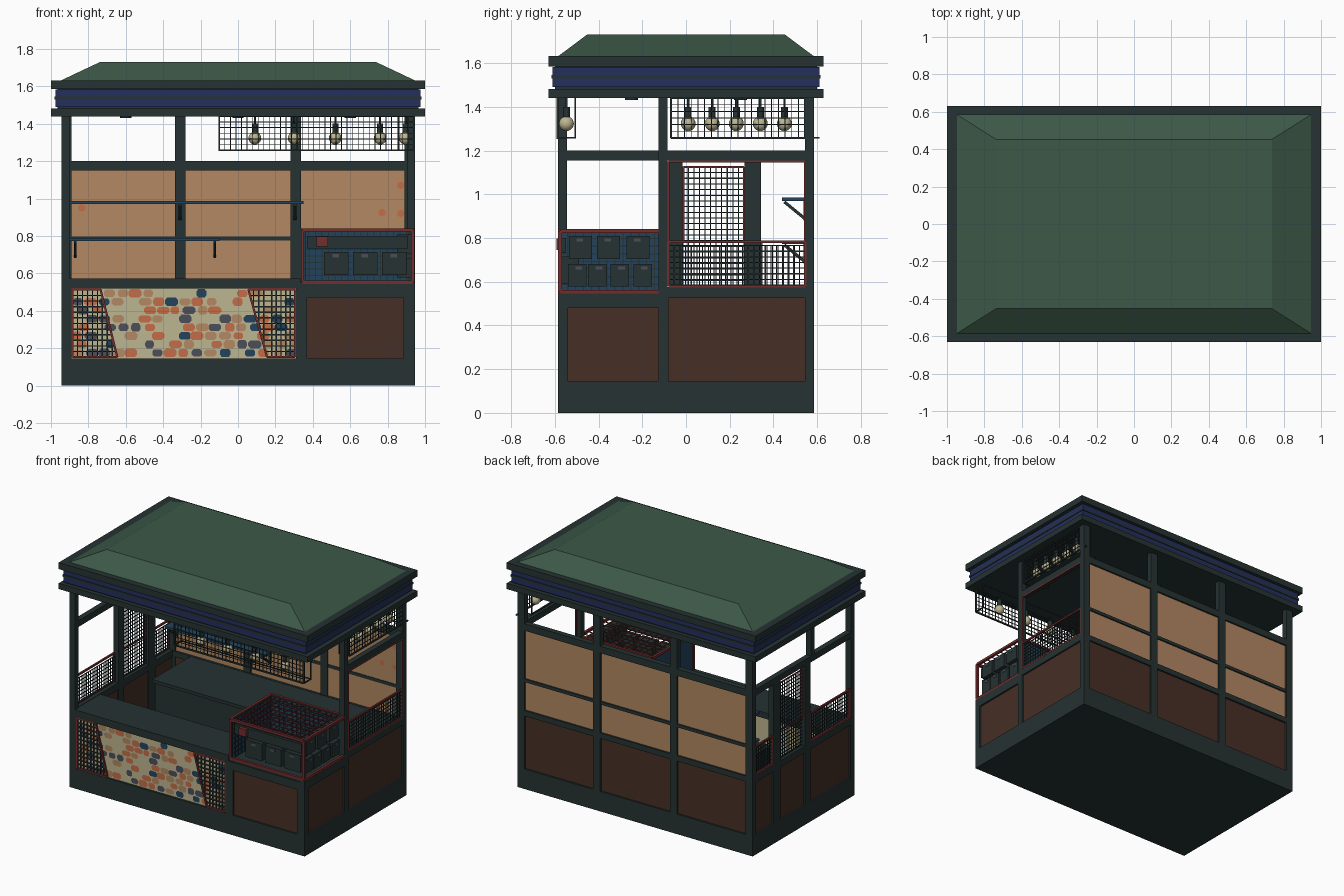
import bpy, bmesh, math, random
from mathutils import Vector, Matrix

if "Cube" in bpy.data.objects:
    bpy.data.objects.remove(bpy.data.objects["Cube"])
random.seed(4)

def material(name, rgb):
    m = bpy.data.materials.new(name)
    lin = [(c / 255 / 12.92 if c < 11 else ((c / 255 + .055) / 1.055) ** 2.4) for c in rgb]
    m.diffuse_color = (*lin, 1)
    m.use_nodes = True
    m.node_tree.nodes["Principled BSDF"].inputs["Base Color"].default_value = m.diffuse_color
    return m

FRAME = material("dark_frame", (38, 50, 50))
GREEN = material("roof_green", (60, 88, 71))
NAVY = material("navy_band", (36, 47, 92))
TEAL = material("teal_metal", (34, 68, 92))
BROWN = material("brown_panel", (70, 47, 37))
TAN = material("tan_panel", (178, 136, 98))
RED = material("red_trim", (115, 45, 45))
CREAM = material("cream", (190, 182, 145))
ORANGE = material("orange", (196, 108, 70))
SLATE = material("slate", (76, 78, 90))

def finish(name, bm, mat):
    me = bpy.data.meshes.new(name)
    bm.to_mesh(me); bm.free()
    me.materials.append(mat)
    ob = bpy.data.objects.new(name, me)
    bpy.context.collection.objects.link(ob)
    return ob

def add_box(bm, x0, x1, y0, y1, z0, z1):
    m = Matrix.Translation(((x0 + x1) / 2, (y0 + y1) / 2, (z0 + z1) / 2)) @ Matrix.Diagonal((x1 - x0, y1 - y0, z1 - z0, 1))
    bmesh.ops.create_cube(bm, size=1, matrix=m)

def boxes(name, mat, *items):
    bm = bmesh.new()
    for b in items:
        add_box(bm, *b)
    return finish(name, bm, mat)

def add_bar(bm, p, q, w):
    p, q = Vector(p), Vector(q)
    d = q - p
    rot = d.to_track_quat('Z', 'Y').to_matrix().to_4x4()
    bmesh.ops.create_cube(bm, size=1, matrix=Matrix.Translation((p + q) / 2) @ rot @ Matrix.Diagonal((w, w, d.length, 1)))

def bars(name, mat, w, *pairs):
    bm = bmesh.new()
    for p, q in pairs:
        add_bar(bm, p, q, w)
    return finish(name, bm, mat)

def at(axis, pos, u, v):
    """Point on a plane square to the axis."""
    return {'x': (pos, u, v), 'y': (u, pos, v), 'z': (u, v, pos)}[axis]

def grid(name, axis, pos, u0, u1, v0, v1, step, mat=FRAME, w=.005):
    nu, nv = max(1, round((u1 - u0) / step)), max(1, round((v1 - v0) / step))
    us = [u0 + (u1 - u0) * i / nu for i in range(nu + 1)]
    vs = [v0 + (v1 - v0) * i / nv for i in range(nv + 1)]
    return bars(name, mat, w, *[(at(axis, pos, u, v0), at(axis, pos, u, v1)) for u in us],
                *[(at(axis, pos, u0, v), at(axis, pos, u1, v)) for v in vs])

def outline(name, axis, pos, u0, u1, v0, v1, mat=RED, w=.012):
    c = [at(axis, pos, *p) for p in ((u0, v0), (u1, v0), (u1, v1), (u0, v1))]
    return bars(name, mat, w, *[(c[i], c[(i + 1) % 4]) for i in range(4)])

# --- Base and lower walls
boxes("base_plinth", FRAME, (-.945, .945, -.585, .585, 0, .145))
lower = [(x - .028, x + .028, .545, .585, .14, .57) for x in (-.917, -.308, .308, .917)]
lower += [(-.945, .945, .54, .585, .53, .57)]
lower += [(.905, .945, y - w, y + w, .14, .53) for y, w in ((-.565, .02), (-.103, .022), (.565, .02))]
lower += [(.905, .945, -.585, -.1, .48, .545), (.905, .945, -.1, .585, .525, .575)]
lower += [(-.945, -.905, y - w, y + w, .14, .53) for y, w in ((-.565, .02), (-.048, .033), (.305, .038), (.565, .02))]
lower += [(-.945, -.905, -.585, .585, .525, .575)]
lower += [(.31, .37, -.585, -.54, .14, .53), (.885, .945, -.585, -.54, .14, .53), (.31, .945, -.585, -.54, .47, .53),
          (-.945, -.89, -.585, -.54, .14, .53), (-.945, .33, -.585, -.54, .518, .53)]
boxes("lower_frame", FRAME, *lower)
boxes("lower_brown_panels", BROWN, (-.92, .92, .55, .572, .145, .54), (.912, .932, -.56, .56, .145, .53),
      (-.932, -.912, -.56, .56, .145, .53), (.34, .91, -.572, -.55, .145, .5))
boxes("front_counter_top", FRAME, (-.945, .335, -.585, -.29, .53, .572))
boxes("back_counter", FRAME, (-.75, .905, .12, .545, .145, .545), (-.76, .905, .1, .545, .545, .568))

# --- Patterned front panel with rounded patches
boxes("pattern_panel", CREAM, (-.9, .32, -.57, -.54, .145, .525))
patch = {m: bmesh.new() for m in (TAN, ORANGE, SLATE, TEAL)}
for r in range(8):
    for c in range(17):
        if random.random() < .68:
            m = random.choice([TAN, TAN, ORANGE, ORANGE, SLATE, TEAL])
            x = -.855 + c * .071 + (r % 2) * .025 + random.uniform(-.006, .006)
            z = .175 + r * .0455
            a, b = random.uniform(.022, .036), random.uniform(.018, .023)
            pts = [(a, b * .4), (a * .65, b), (-a * .65, b), (-a, b * .4), (-a, -b * .4), (-a * .65, -b), (a * .65, -b), (a, -b * .4)]
            f = patch[m].faces.new([patch[m].verts.new((min(x + p, .31), -.5715, z + q)) for p, q in reversed(pts)])
            f.normal_update()
            if f.normal.y > 0:
                f.normal_flip()
for m, bm in patch.items():
    finish("pattern_patches_" + m.name, bm, m)

# --- Slanted trellises at both ends of the pattern
for name, edge, top, bot in (("left", -.885, -.735, -.645), ("right", .305, .055, .155)):
    z0, z1, y = .152, .515, -.58
    slant = lambda z: bot + (top - bot) * (z - z0) / (z1 - z0)
    bars(name + "_trellis_frame", RED, .011, ((edge, y, z0), (edge, y, z1)), ((edge, y, z1), (top, y, z1)),
         ((top, y, z1), (bot, y, z0)), ((bot, y, z0), (edge, y, z0)))
    wires = [((edge, y, z), (slant(z), y, z)) for z in [z0 + .03 * i for i in range(1, 12)]]
    lo, hi = min(edge, top, bot), max(edge, top, bot)
    for i in range(1, 9):
        x = lo + (hi - lo) * i / 9
        zc = z0 + (x - bot) / (top - bot) * (z1 - z0)
        if zc > z1: zc = z1
        if zc < z0: continue
        inside_top = (x < top) if name == "left" else (x > top)
        if inside_top and (name == "left" or x > bot):
            wires.append(((x, y, z0), (x, y, z1)))
        elif name == "left":
            wires.append(((x, y, z0), (x, y, zc)))
        else:
            wires.append(((x, y, zc), (x, y, z1)))
    if name == "right":
        wires += [((x, y, z0), (x, y, z1)) for x in (.18, .205, .23, .255, .28)]
    bars(name + "_trellis_wires", FRAME, .007, *wires)

# --- Upper posts, rails and back panels
boxes("back_posts", FRAME, *[(x - .028, x + .028, .545, .585, .56, 1.45) for x in (-.917, -.308, .308, .917)])
boxes("side_posts", FRAME, (-.945, -.9, -.585, -.545, .53, 1.45), (.905, .945, -.125, -.085, .53, 1.45),
      (-.945, -.905, -.081, -.015, .57, 1.16), (-.945, -.905, .267, .343, .57, 1.16), (-.945, -.905, -.125, -.085, 1.16, 1.45))
boxes("upper_rails", FRAME, (-.945, .945, .545, .585, 1.15, 1.2), (-.945, -.905, -.585, .585, 1.155, 1.2),
      (.905, .945, -.125, .585, 1.155, 1.2), (-.9, .9, .552, .582, .775, .798))
boxes("back_tan_panels", TAN, (-.9, .9, .556, .572, .56, 1.16))
bm = bmesh.new()
for x, z in ((-.835, .95), (.87, 1.07), (.77, .925), (.87, .92)):
    bmesh.ops.create_circle(bm, cap_ends=True, segments=8, radius=.02,
                            matrix=Matrix.Translation((x, .554, z)) @ Matrix.Rotation(math.pi / 2, 4, 'X'))
finish("back_panel_spots", bm, ORANGE)

# --- Side lattices
outline("right_window_trim", 'x', .94, -.08, .545, .58, 1.15, w=.01)
outline("right_lattice_trim", 'x', .94, -.08, .545, .58, .782)
grid("right_lattice", 'x', .935, -.08, .545, .585, .765, .026)
for nm, u0, u1 in (("front", -.54, -.085), ("rear", .345, .545)):
    outline(nm + "_left_lattice_trim", 'x', -.938, u0, u1, .58, .782)
    grid(nm + "_left_lattice", 'x', -.93, u0, u1, .585, .765, .026)
grid("door_lattice", 'x', -.925, -.015, .265, .58, 1.125, .026)
outline("door_trim", 'x', -.925, -.012, .265, .78, 1.125, w=.008)

# --- Wall shelves with brackets
boxes("shelves", TEAL, (-.9, .35, .44, .55, .97, .986), (-.9, -.1, .44, .55, .773, .788))
brk = []
for z, xs in ((.97, (-.31, .305)), (.773, (-.87, -.125))):
    for x in xs:
        brk += [((x, .45, z - .005), (x, .542, z - .08)), ((x, .545, z), (x, .545, z - .09))]
bars("shelf_brackets", FRAME, .014, *brk)

# --- Corner display case
X0, X1, Y0, Y1, Z0, Z1 = .345, .935, -.577, -.108, .553, .832
for nm, args in (("front", ('y', Y0, X0, X1, Z0, Z1)), ("back", ('y', Y1, X0, X1, Z0, Z1)),
                 ("left", ('x', X0, Y0, Y1, Z0, Z1)), ("right", ('x', X1, Y0, Y1, Z0, Z1))):
    outline("display_frame_" + nm, *args, w=.018)
boxes("display_floor", FRAME, (.335, .94, -.58, -.105, .525, .55))
boxes("display_back_panels", TEAL, (X0, X0 + .01, Y0, Y1, Z0, Z1), (X0, X1, Y1 - .01, Y1, Z0, Z1))
grid("display_back_grid", 'y', Y1 - .013, X0, X1, Z0, Z1, .035)
grid("display_left_grid", 'x', X0 + .013, Y0, Y1, Z0, Z1, .035)
grid("display_top_grid", 'z', Z1, X0, X1, Y0, Y1, .045, RED, .005)
bins = [(x, x + .13, -.57, -.49, .59, .715) for x in (.46, .615, .77)]
bins += [(.85, .925, y, y + .105, .705, .808) for y in (-.535, -.408, -.272)]
bins += [(.85, .925, y, y + .085, .578, .68) for y in (-.54, -.448, -.345, -.24)]
boxes("display_bins", FRAME, *bins, (.37, .91, -.57, -.55, .732, .8))
boxes("bin_labels", SLATE, *[(b[1], b[1] + .003, b[2] + .035, b[2] + .065, b[5] - .025, b[5] - .01) for b in bins[3:]],
      *[(b[0] + .045, b[0] + .08, b[2] - .003, b[2], b[5] - .03, b[5] - .012) for b in bins[:3]])
boxes("red_tag", RED, (.42, .48, -.593, -.55, .745, .798))

# --- Hanging lamp cages
grid("front_cage_mesh", 'y', -.588, -.1, .94, 1.258, 1.44, .03, w=.004)
outline("front_cage_frame", 'y', -.588, -.1, .94, 1.258, 1.44, FRAME, .01)
outline("front_cage_rear_frame", 'y', -.507, -.1, .94, 1.258, 1.44, FRAME, .007)
grid("right_cage_mesh", 'x', .94, -.068, .545, 1.258, 1.44, .03, w=.004)
outline("right_cage_frame", 'x', .94, -.068, .545, 1.258, 1.44, FRAME, .01)
outline("right_cage_rear_frame", 'x', .86, -.068, .545, 1.258, 1.44, FRAME, .007)
bars("cage_ties", FRAME, .008, *[((x, -.588, 1.258), (x, -.507, 1.258)) for x in (-.1, .94)],
     *[((.86, y, 1.258), (.94, y, 1.258)) for y in (-.068, .545)], ((.94, .545, 1.258), (.94, .61, 1.258)))
spots = [(x, -.547) for x in (.09, .3, .52, .76)] + [(.895, y) for y in (.01, .12, .23, .34, .45)]
bulbs, sockets = bmesh.new(), bmesh.new()
for x, y in spots:
    bmesh.ops.create_uvsphere(bulbs, u_segments=16, v_segments=10, radius=.034, matrix=Matrix.Translation((x, y, 1.323)))
    for r, z0, z1 in ((.016, 1.34, 1.40), (.005, 1.40, 1.45)):
        bmesh.ops.create_cone(sockets, cap_ends=True, segments=12, radius1=r, radius2=r, depth=z1 - z0,
                              matrix=Matrix.Translation((x, y, (z0 + z1) / 2)))
for f in bulbs.faces:
    f.smooth = True
finish("lamp_bulbs", bulbs, CREAM)
finish("lamp_sockets", sockets, FRAME)

# --- Roof: stacked cornice, navy bands and hipped top
boxes("roof_cornice", FRAME, (-1, 1, -.63, .63, 1.44, 1.482), (-.965, .965, -.6, .6, 1.48, 1.59),
      (-.98, .98, -.615, .615, 1.53, 1.545), (-1, 1, -.63, .63, 1.585, 1.632))
boxes("roof_navy_bands", NAVY, (-.975, .975, -.61, .61, 1.49, 1.53), (-.975, .975, -.61, .61, 1.545, 1.582))
bm = bmesh.new()
lowv = [bm.verts.new((.95 * a, .587 * b, 1.63)) for a, b in ((-1, -1), (1, -1), (1, 1), (-1, 1))]
topv = [bm.verts.new((.738 * a, .453 * b, 1.73)) for a, b in ((-1, -1), (1, -1), (1, 1), (-1, 1))]
bm.faces.new(topv)
for i in range(4):
    bm.faces.new((lowv[i], lowv[(i + 1) % 4], topv[(i + 1) % 4], topv[i]))
finish("hipped_roof", bm, GREEN)
bm = bmesh.new()
for x in (-.6, 0, .6):
    for y in (-.25, .25):
        bmesh.ops.create_cone(bm, cap_ends=True, segments=16, radius1=.03, radius2=.03, depth=.01,
                              matrix=Matrix.Translation((x, y, 1.437)))
finish("ceiling_spots", bm, FRAME)
